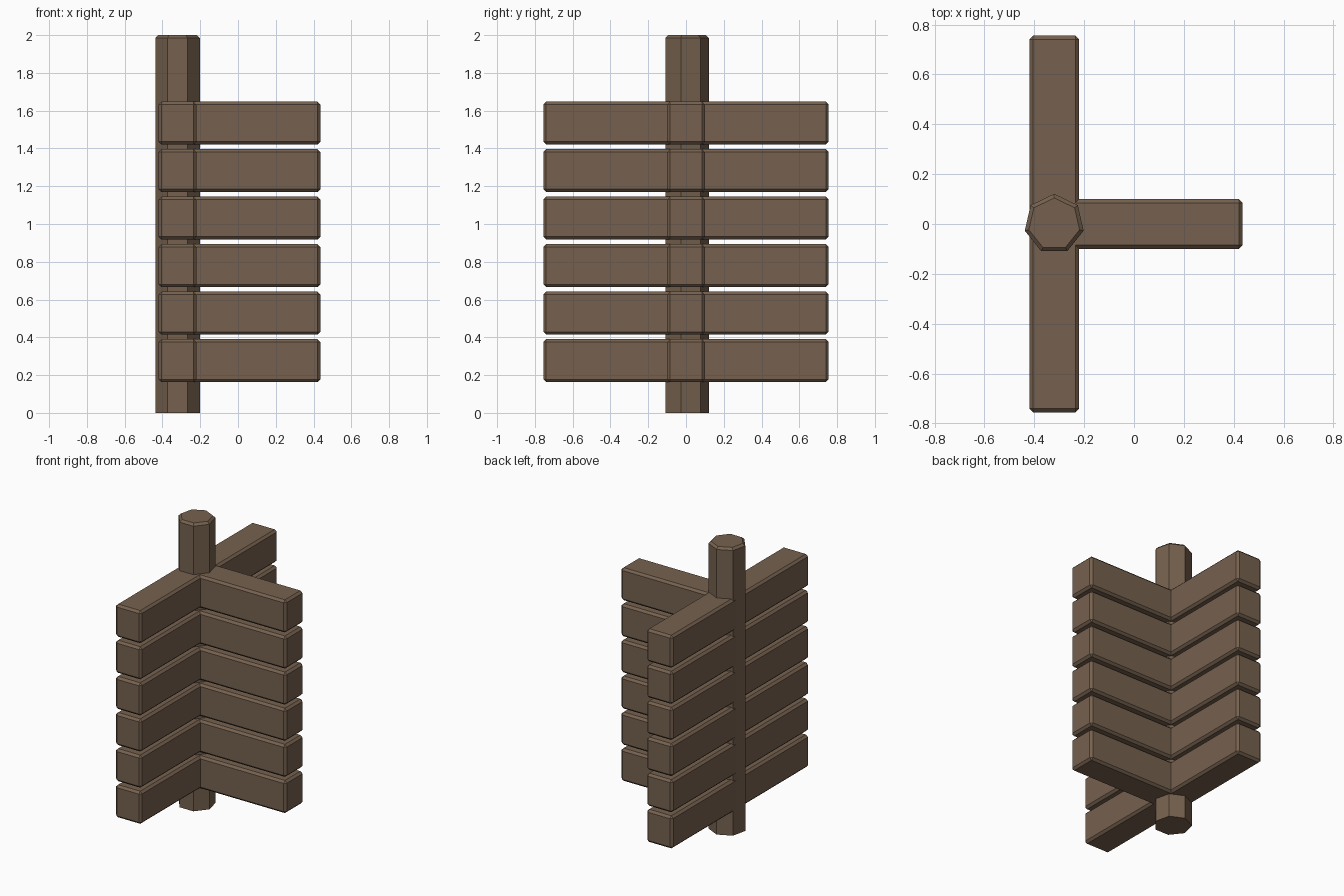
import bpy, bmesh, math
from mathutils import Matrix

if "Cube" in bpy.data.objects:
    bpy.data.objects.remove(bpy.data.objects["Cube"])

wood = bpy.data.materials.new("brown wood")
wood.diffuse_color = (0.18, 0.12, 0.077, 1)
wood.use_nodes = True
wood.node_tree.nodes["Principled BSDF"].inputs["Base Color"].default_value = wood.diffuse_color

POST_X, CHAMFER = -0.32, 0.015


def finish(name, bm):
    mesh = bpy.data.meshes.new(name)
    bm.to_mesh(mesh)
    bm.free()
    mesh.materials.append(wood)
    obj = bpy.data.objects.new(name, mesh)
    bpy.context.collection.objects.link(obj)
    return obj


def chamfer(bm, edges):
    bmesh.ops.bevel(bm, geom=edges, offset=CHAMFER, offset_type='OFFSET',
                    segments=1, profile=0.5, affect='EDGES')


def beam(name, x0, x1, y0, y1, z0, z1):
    bm = bmesh.new()
    center = Matrix.Translation(((x0 + x1) / 2, (y0 + y1) / 2, (z0 + z1) / 2))
    size = Matrix.Diagonal((x1 - x0, y1 - y0, z1 - z0, 1))
    bmesh.ops.create_cube(bm, size=1, matrix=center @ size)
    chamfer(bm, bm.edges[:])
    return finish(name, bm)


# Seven-sided post with a chamfered top rim
bm = bmesh.new()
ring = []
for i in range(7):
    a = math.pi / 2 + i * math.tau / 7
    ring.append(bm.verts.new((POST_X + 0.121 * math.cos(a), 0.121 * math.sin(a), 0)))
base = bm.faces.new(ring)
top = bmesh.ops.extrude_face_region(bm, geom=[base], use_keep_orig=True)
bmesh.ops.translate(bm, vec=(0, 0, 2),
                    verts=[g for g in top["geom"] if isinstance(g, bmesh.types.BMVert)])
bmesh.ops.recalc_face_normals(bm, faces=bm.faces[:])
chamfer(bm, [e for e in bm.edges if all(v.co.z > 1.9 for v in e.verts)])
finish("post", bm)

# Six stacked layers: a long cross beam and a side arm in each
for i in range(6):
    z = 0.163 + i * 0.2515
    beam(f"cross_beam_{i + 1}", POST_X - 0.1, POST_X + 0.1, -0.755, 0.755, z, z + 0.227)
    beam(f"side_arm_{i + 1}", POST_X, 0.436, -0.1, 0.1, z, z + 0.227)
